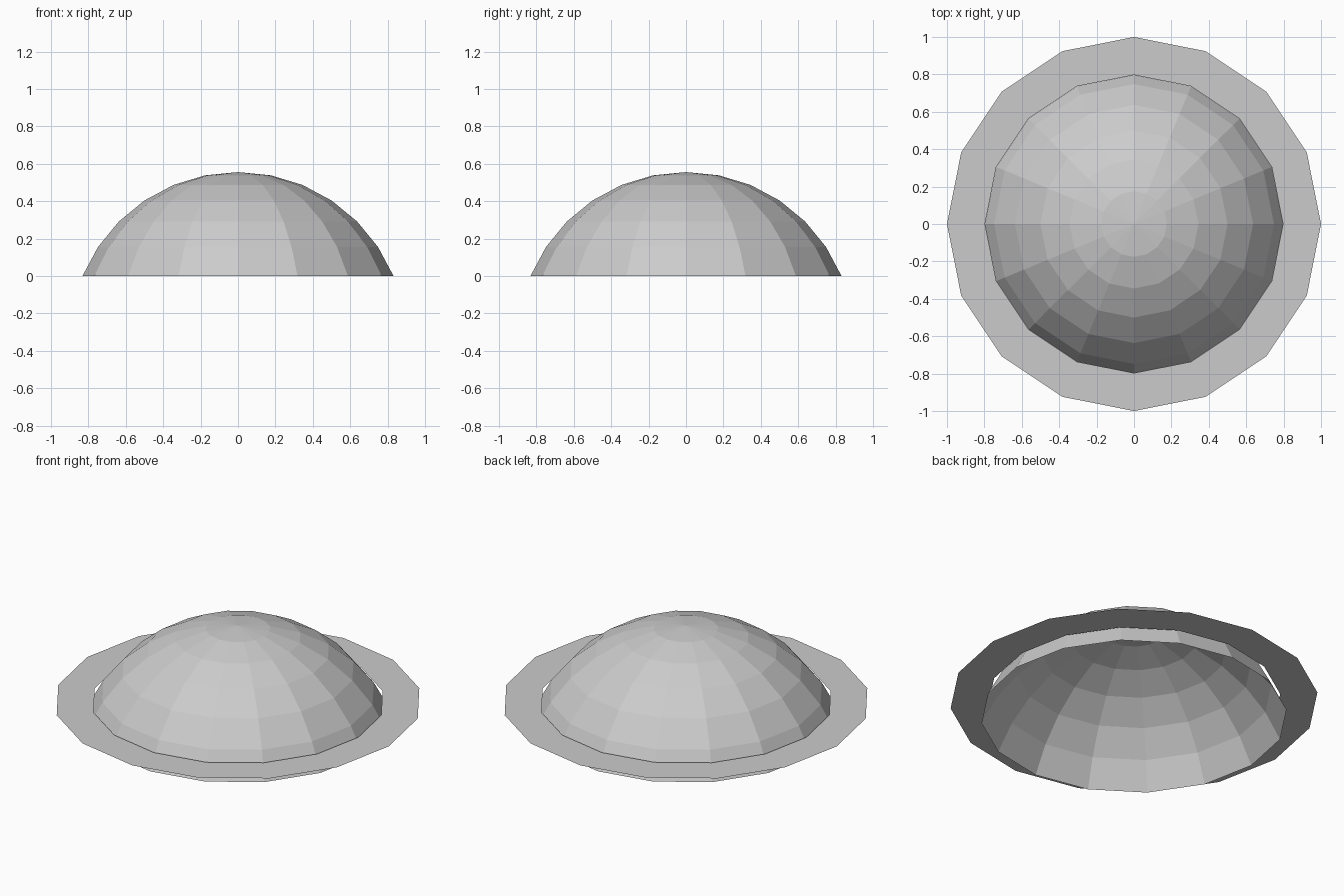
import bpy, bmesh
from math import sin, cos, pi

if "Cube" in bpy.data.objects:
    bpy.data.objects.remove(bpy.data.objects["Cube"])

SIDES = 16


def lathe(name, profile):
    """Flat-shaded open surface of revolution from (radius, z) pairs."""
    bm = bmesh.new()
    rings = []
    for r, z in profile:
        n = SIDES if r > 1e-6 else 1
        rings.append([bm.verts.new((r * cos(2 * pi * i / SIDES),
                                    r * sin(2 * pi * i / SIDES), z)) for i in range(n)])
    for a, b in zip(rings, rings[1:]):
        for i in range(SIDES):
            j = (i + 1) % SIDES
            if len(b) == 1:
                bm.faces.new((a[i], a[j], b[0]))
            else:
                bm.faces.new((a[i], a[j], b[j], b[i]))
    mesh = bpy.data.meshes.new(name)
    bm.to_mesh(mesh)
    bm.free()
    obj = bpy.data.objects.new(name, mesh)
    bpy.context.collection.objects.link(obj)
    return obj


# Dome: open cap of a 16 x 16 sphere, six bands deep
R = 0.9
base = R * cos(6 * pi / 16)
dome = lathe("dome", [(R * sin(k * pi / 16), R * cos(k * pi / 16) - base)
                      for k in range(6, -1, -1)])

# Brim: paper-thin flat ring floating just clear of the dome
brim = lathe("brim", [(1.0, 0.10), (0.797, 0.10)])
